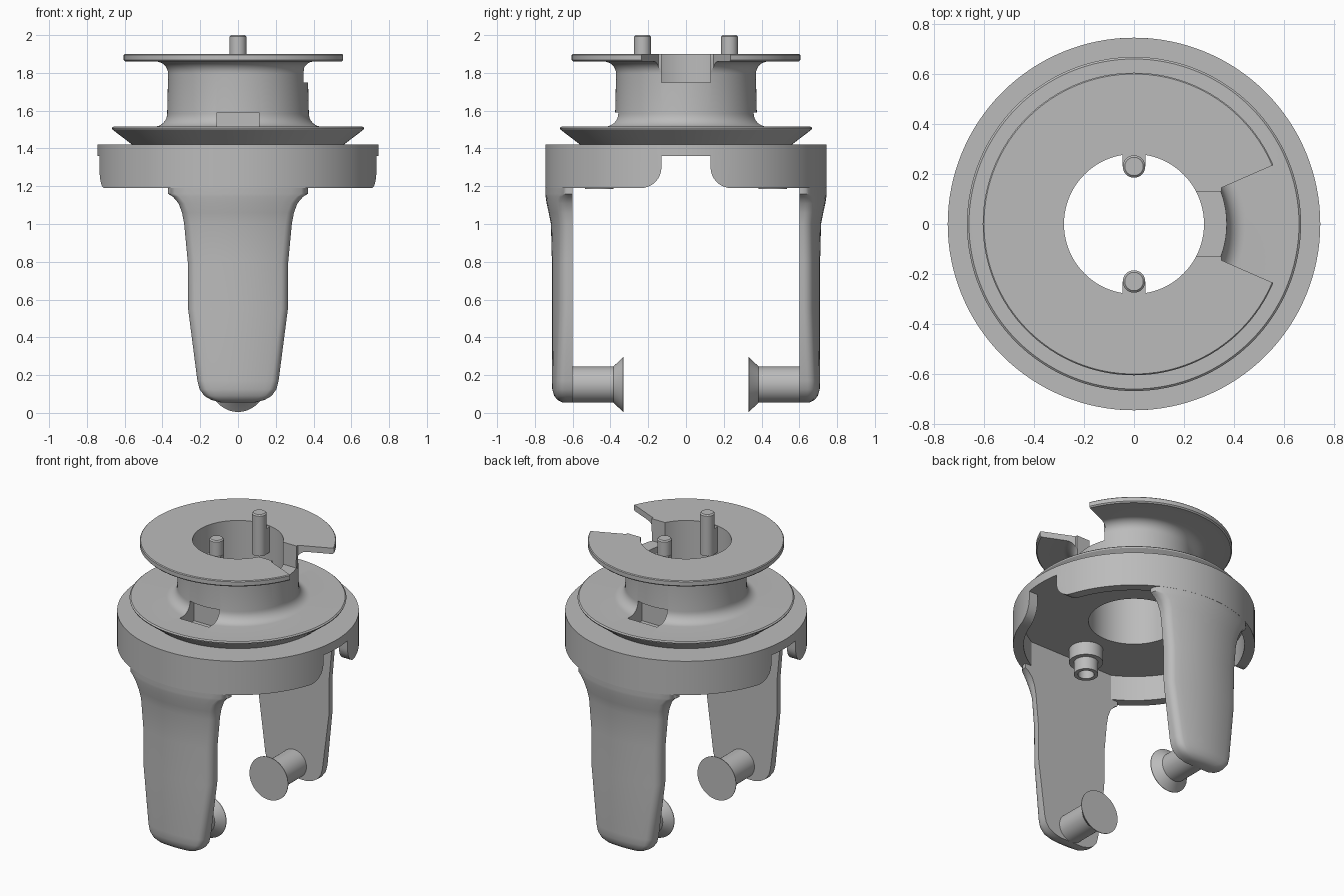
import bpy, bmesh
from math import sin, cos, pi, radians, sqrt
from mathutils import Matrix, Vector

if "Cube" in bpy.data.objects:
    bpy.data.objects.remove(bpy.data.objects["Cube"])

GREY = (0.5, 0.5, 0.5, 1)
mat = bpy.data.materials.new("plain grey")
mat.use_nodes = True
mat.diffuse_color = GREY
mat.node_tree.nodes["Principled BSDF"].inputs["Base Color"].default_value = GREY


def make(name, bm):
    bmesh.ops.recalc_face_normals(bm, faces=bm.faces)
    mesh = bpy.data.meshes.new(name)
    bm.to_mesh(mesh)
    bm.free()
    mesh.materials.append(mat)
    ob = bpy.data.objects.new(name, mesh)
    bpy.context.collection.objects.link(ob)
    return ob


def smooth(ob, angle=32):
    bpy.ops.object.select_all(action='DESELECT')
    ob.select_set(True)
    bpy.context.view_layer.objects.active = ob
    bpy.ops.object.shade_smooth_by_angle(angle=radians(angle))


def lathe(name, profile, segs=48, matrix=Matrix()):
    """Revolve a closed (radius, height) loop about z; zero radii weld to the axis."""
    bm = bmesh.new()
    rings = [[bm.verts.new((r * cos(2 * pi * k / segs), r * sin(2 * pi * k / segs), z))
              for k in range(segs)] for r, z in profile]
    for i, a in enumerate(rings):
        b = rings[(i + 1) % len(rings)]
        if profile[i][0] == 0 and profile[(i + 1) % len(rings)][0] == 0:
            continue
        for k in range(segs):
            n = (k + 1) % segs
            bm.faces.new((a[k], a[n], b[n], b[k]))
    bmesh.ops.remove_doubles(bm, verts=bm.verts, dist=1e-5)
    bm.transform(matrix)
    return make(name, bm)


def arc(cx, cz, r, start, end, n=8):
    angles = [radians(start + (end - start) * i / n) for i in range(n + 1)]
    return [(cx + r * cos(a), cz + r * sin(a)) for a in angles]


def prism(name, points, offset):
    bm = bmesh.new()
    face = bm.faces.new([bm.verts.new(p) for p in points])
    out = bmesh.ops.extrude_face_region(bm, geom=[face])
    bmesh.ops.translate(bm, vec=offset, verts=[
        v for v in out["geom"] if isinstance(v, bmesh.types.BMVert)])
    return make(name, bm)


def box(name, x0, x1, y0, y1, z0, z1):
    return prism(name, [(x0, y0, z0), (x1, y0, z0), (x1, y1, z0), (x0, y1, z0)],
                 Vector((0, 0, z1 - z0)))


def cut(ob, cutter):
    mod = ob.modifiers.new("cut", 'BOOLEAN')
    mod.operation, mod.solver, mod.object = 'DIFFERENCE', 'EXACT', cutter
    bpy.context.view_layer.objects.active = ob
    bpy.ops.object.modifier_apply(modifier=mod.name)
    bpy.data.objects.remove(cutter)


# Spool and hollow housing, turned as one body
spool = lathe("spool_housing", [
    (.28, 1.36), (.68, 1.36), (.68, 1.19), (.745, 1.19), (.745, 1.42), (.56, 1.42),
    (.665, 1.5), (.668, 1.508), (.66, 1.515)]
    + arc(.445, 1.585, .07, 270, 180) + arc(.435, 1.795, .065, 180, 90)
    + [(.597, 1.86), (.605, 1.868), (.605, 1.895), (.6, 1.9), (.28, 1.9)], 128)

# Wedge gap in the upper flange and slot through the hub
cut(spool, prism("wedge_cutter", [(.35, -.145, 1.75), (.8, -.342, 1.75),
                                  (.8, .342, 1.75), (.35, .145, 1.75)], Vector((0, 0, .3))))
cut(spool, box("slot_cutter", .15, .5, -.13, .13, 1.75, 2.05))

# Round-cornered openings in both sides of the housing skirt
half = [(.13, 1.36)] + arc(.24, 1.30, .11, 180, 270) + [(.24, 1.1)]
outline = half + [(-y, z) for y, z in reversed(half)]
cut(spool, prism("opening_cutter", [(-1, y, z) for y, z in outline], Vector((2, 0, 0))))

# Screw pockets with bores, front and back
for s in (-1, 1):
    y0, y1 = sorted((s * .315, s * .47))
    cut(spool, box("pocket_cutter", -.11, .11, y0, y1, 1.44, 1.59))
    cut(spool, lathe("bore_cutter", [(0, 1.3), (.05, 1.3), (.05, 1.46), (0, 1.46)], 32,
                     Matrix.Translation((0, s * .46, 0))))
smooth(spool)

# Leg rows: height, half width, outer radius
LEG = [(1.37, .37, .74), (1.16, .37, .745), (1.145, .345, .743), (1.11, .315, .738),
       (1.06, .296, .727), (1.0, .285, .715), (.8, .266, .71), (.55, .264, .71),
       (.17, .215, .71), (.125, .203, .708), (.09, .178, .698), (.068, .14, .68),
       (.055, .09, .655)]
FILLET = .035


def leg(name, side):
    bm = bmesh.new()
    rows = []
    for z, w, radius in LEG:
        edge = [w - FILLET * (1 - sin(pi / 2 * i / 5)) for i in range(6)]
        xs = [w - FILLET * (1 - cos(pi / 2 * i / 5)) for i in range(6)]
        xs += [(w - FILLET) * (1 - i / 6) for i in range(1, 7)]
        xs = xs + [-x for x in reversed(xs[:-1])]
        row = [bm.verts.new((w, side * .6, z))]
        for x in xs:
            d = max(0, abs(x) - (w - FILLET))
            drop = FILLET - sqrt(max(0, FILLET ** 2 - d * d))
            y = max(.605, sqrt(radius ** 2 - x * x) - drop)
            row.append(bm.verts.new((x, side * y, z)))
        row.append(bm.verts.new((-w, side * .6, z)))
        rows.append(row)
    for a, b in zip(rows, rows[1:]):
        for k in range(len(a)):
            n = (k + 1) % len(a)
            bm.faces.new((a[k], a[n], b[n], b[k]))
    bm.faces.new(rows[0])
    bm.faces.new(rows[-1])
    smooth(make(name, bm), 40)


for s, end in ((-1, "front"), (1, "back")):
    leg(end + "_leg", s)

    # Inward peg with a flared head
    to_inside = Matrix.Translation((0, s * .61, .15)) @ Matrix.Rotation(s * pi / 2, 4, 'X')
    smooth(lathe(end + "_peg", [(0, 0), (.095, 0), (.095, .225), (.14, .272),
                                (.145, .276), (.145, .28), (0, .28)], 48, to_inside), 30)

    # Stepped hollow screw boss under the deck
    smooth(lathe(end + "_screw_boss", [(.05, 1.38), (.105, 1.38), (.105, 1.27), (.075, 1.27),
                                       (.075, 1.185), (.05, 1.185)], 40,
                 Matrix.Translation((0, s * .46, 0))))

    # Upright pin and the rib that ties it to the bore
    smooth(lathe(end + "_pin", [(0, 1.72), (.045, 1.72), (.045, 1.992), (.037, 2.0), (0, 2.0)],
                 32, Matrix.Translation((0, s * .23, 0))))
    y0, y1 = sorted((s * .23, s * .3))
    box(end + "_pin_rib", -.045, .045, y0, y1, 1.72, 1.895)
